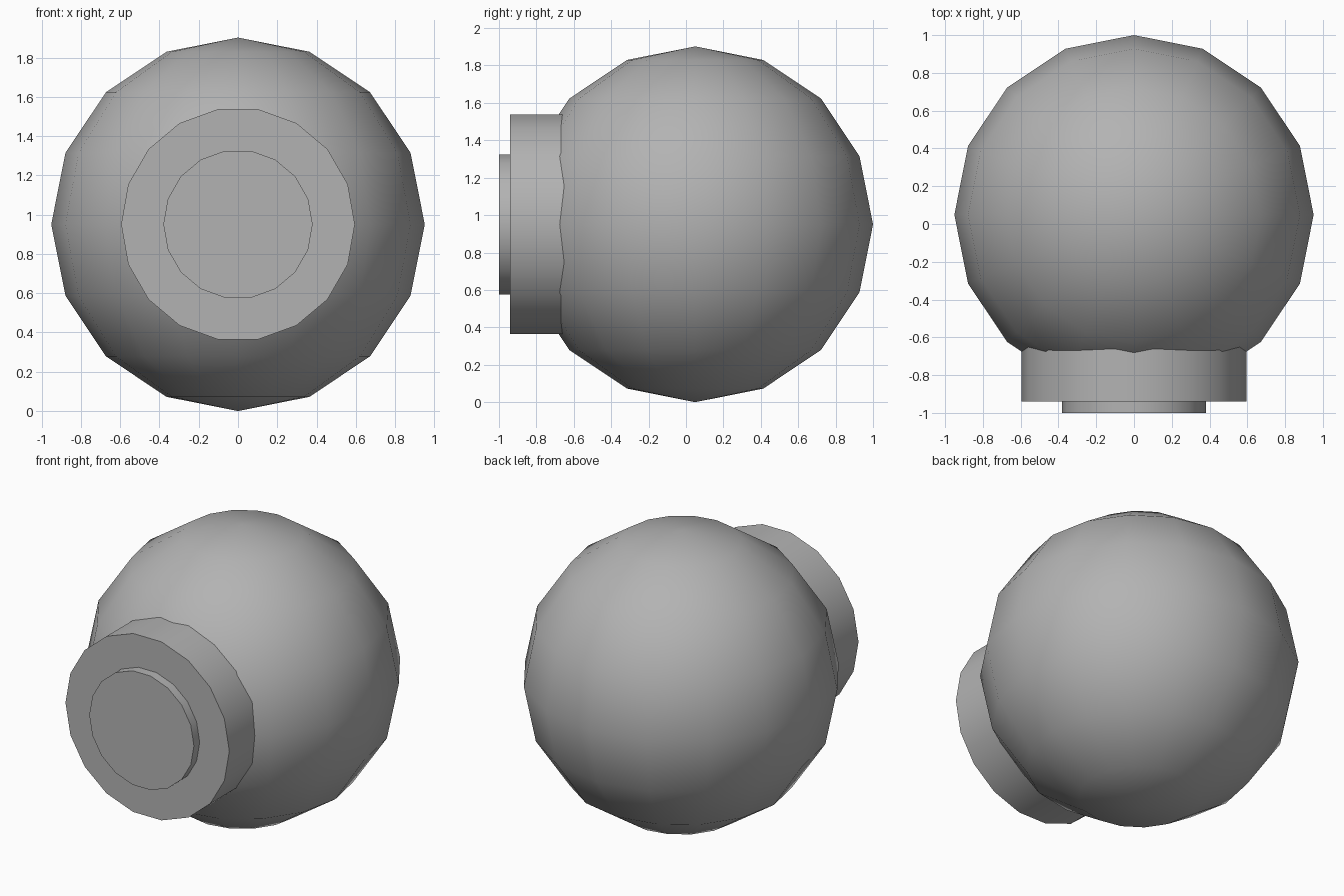
import bpy, math

if "Cube" in bpy.data.objects:
    bpy.data.objects.remove(bpy.data.objects["Cube"])

CZ = 0.951  # height of the shared centre

grey = bpy.data.materials.new("dark_grey")
grey.diffuse_color = (0.45, 0.45, 0.45, 1)
grey.use_nodes = True
grey.node_tree.nodes["Principled BSDF"].inputs["Base Color"].default_value = grey.diffuse_color


def finish(name, angle):
    obj = bpy.context.object
    obj.name = name
    obj.data.materials.append(grey)
    bpy.ops.object.transform_apply(location=False, rotation=True, scale=True)
    bpy.ops.object.shade_smooth_by_angle(angle=math.radians(angle))


def disc(name, radius, y0, y1):
    # 18-sided cylinder along y, with corners on the left and right
    bpy.ops.mesh.primitive_cylinder_add(
        vertices=18, radius=radius, depth=y1 - y0,
        location=(0, (y0 + y1) / 2, CZ))
    obj = bpy.context.object
    obj.rotation_mode = 'XYZ'
    # spin half a step about its own axis, then lay it along y
    bpy.ops.object.select_all(action='DESELECT')
    obj.select_set(True)
    obj.rotation_euler = (0, 0, math.pi / 2)
    bpy.ops.object.transform_apply(location=False, rotation=True, scale=False)
    obj.rotation_euler = (math.pi / 2, 0, 0)
    finish(name, 40)


# round body
bpy.ops.mesh.primitive_uv_sphere_add(segments=16, ring_count=8, radius=0.951,
                                     location=(0, 0.049, CZ))
finish("ball_body", 60)

# stepped collar on the front
disc("collar", 0.595, -0.94, -0.6)
disc("collar_cap", 0.38, -1.0, -0.93)
